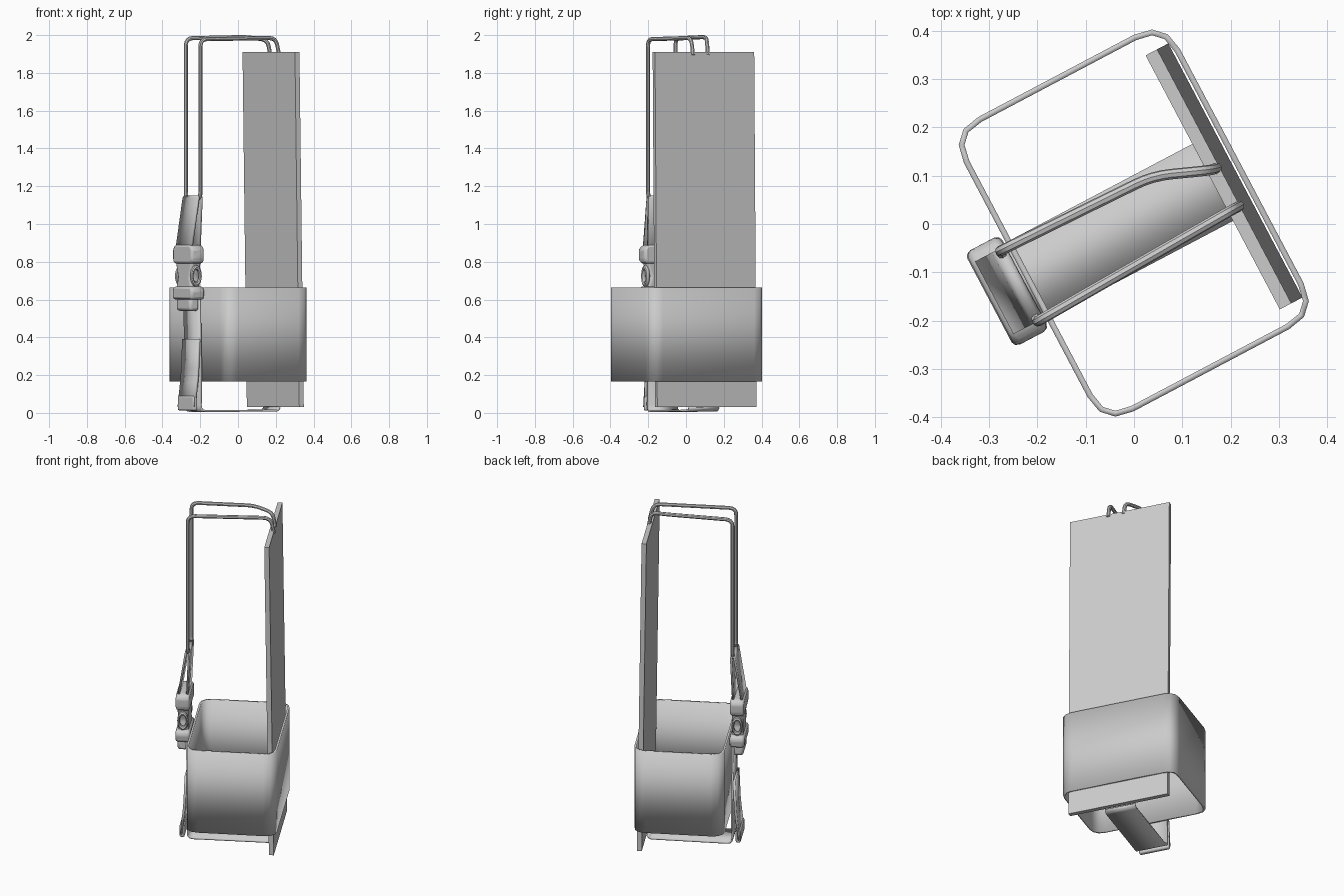
import bpy, bmesh, math
from mathutils import Vector

cube = bpy.data.objects.get("Cube")
if cube:
    bpy.data.objects.remove(cube)

TURN = math.radians(27.85)   # whole assembly is turned about z

grey = bpy.data.materials.new("plain grey")
grey.use_nodes = True
grey.diffuse_color = (0.6, 0.6, 0.6, 1)
grey.node_tree.nodes["Principled BSDF"].inputs["Base Color"].default_value = (0.6, 0.6, 0.6, 1)


def finish(obj, smooth=True):
    obj.data.materials.append(grey)
    obj.rotation_euler.z = TURN
    bpy.ops.object.select_all(action="DESELECT")
    obj.select_set(True)
    bpy.context.view_layer.objects.active = obj
    if obj.type == "CURVE":
        bpy.ops.object.convert(target="MESH")
        obj = bpy.context.object
    if smooth:
        bpy.ops.object.shade_smooth_by_angle(angle=math.radians(40))
    return obj


def mesh_object(name, bm):
    bmesh.ops.recalc_face_normals(bm, faces=bm.faces)
    mesh = bpy.data.meshes.new(name)
    bm.to_mesh(mesh)
    bm.free()
    obj = bpy.data.objects.new(name, mesh)
    bpy.context.collection.objects.link(obj)
    return obj


def rounded(points, radius, steps=3, closed=False):
    """Replace each corner of a path by a short arc."""
    pts = [Vector(p) for p in points]
    out = []
    for i, p in enumerate(pts):
        if not closed and i in (0, len(pts) - 1):
            out.append(p)
            continue
        a, b = pts[i - 1] - p, pts[(i + 1) % len(pts)] - p
        r = min(radius, a.length * 0.45, b.length * 0.45)
        a, b = p + a.normalized() * r, p + b.normalized() * r
        for k in range(steps + 1):
            t = k / steps
            out.append(a * (1 - t) ** 2 + p * 2 * t * (1 - t) + b * t * t)
    return out


def sweep(name, rings, thickness, closed=False):
    """Skin a sheet between point pairs and thicken it."""
    bm = bmesh.new()
    rows = [[bm.verts.new(p) for p in ring] for ring in rings]
    for i in range(len(rows) if closed else len(rows) - 1):
        a, b = rows[i], rows[(i + 1) % len(rows)]
        bm.faces.new((a[0], a[1], b[1], b[0]))
    obj = mesh_object(name, bm)
    mod = obj.modifiers.new("thickness", "SOLIDIFY")
    mod.thickness = thickness
    mod.offset = 0
    return finish(obj)


def strap(name, path, half, thickness=0.012, radius=0.04):
    path = rounded([(u, 0, z) for u, z in path], radius)
    return sweep(name, [[p + Vector((0, s * half, 0)) for s in (-1, 1)] for p in path], thickness)


def slab(name, outline, u0, u1, bevel=0.012):
    """Extrude a (v, z) outline between two depths."""
    bm = bmesh.new()
    face = bm.faces.new([bm.verts.new((u0, v, z)) for v, z in outline])
    grown = bmesh.ops.extrude_face_region(bm, geom=[face])
    moved = [g for g in grown["geom"] if isinstance(g, bmesh.types.BMVert)]
    bmesh.ops.translate(bm, verts=moved, vec=(u1 - u0, 0, 0))
    obj = mesh_object(name, bm)
    if bevel:
        mod = obj.modifiers.new("soft edges", "BEVEL")
        mod.width = bevel
        mod.segments = 2
    return finish(obj, bevel > 0)


def mirrored(half):
    return half + [(-v, z) for v, z in reversed(half)]


# Back board, leaning slightly inwards at the top
board = slab("back_board", [(-0.297, 0.03), (0.297, 0.03), (0.297, 1.91), (-0.297, 1.91)], 0.21, 0.237, 0)
for vert in board.data.vertices:
    if vert.co.z > 1:
        vert.co.x -= 0.026

# Wide rounded sleeve, open above and below
loop = rounded([(-0.246, -0.336, 0), (0.247, -0.336, 0), (0.247, 0.34, 0), (-0.246, 0.34, 0)], 0.065, closed=True)
sweep("sleeve_band", [[p + Vector((0, 0, z)) for z in (0.165, 0.665)] for p in loop], 0.012, True)

# Wire hanger
wire_path = [(0.205, 0.022, 1.895), (0.19, 0.025, 1.975), (0.08, 0.07, 1.99), (-0.27, 0.08, 1.983),
             (-0.27, 0.08, 1.13), (-0.27, -0.085, 1.13), (-0.27, -0.085, 1.978),
             (0.19, -0.069, 1.985), (0.21, -0.069, 1.895)]
curve = bpy.data.curves.new("wire_hanger", "CURVE")
curve.dimensions = "3D"
curve.bevel_depth = 0.011
curve.bevel_resolution = 2
curve.use_fill_caps = True
spline = curve.splines.new("POLY")
points = rounded(wire_path, 0.04, 4)
spline.points.add(len(points) - 1)
for sp, p in zip(spline.points, points):
    sp.co = (*p, 1)
wire = bpy.data.objects.new("wire_hanger", curve)
bpy.context.collection.objects.link(wire)
finish(wire)

# Strap looped over the wire and down to the buckle
strap("upper_strap", [(-0.275, 0.85), (-0.262, 1.145), (-0.28, 1.145), (-0.328, 0.84)], 0.085)

# Strap from the buckle down and under to the board
strap("lower_strap", [(-0.275, 0.62), (-0.268, 0.2), (-0.27, 0.01), (0.19, 0.012), (0.205, 0.03)], 0.09, 0.01, 0.03)

# Loose tail with a folded hem
strap("strap_tail", [(-0.28, 0.39), (-0.288, 0.2), (-0.308, 0.03)], 0.09, 0.014)
slab("tail_hem", [(-0.09, 0.012), (0.09, 0.012), (0.09, 0.09), (-0.09, 0.09)], -0.316, -0.288, 0.009)

# Buckle: waisted body, end bars, tongue and side latches
slab("buckle_body", mirrored([(0.095, 0.83), (0.085, 0.78), (0.066, 0.72), (0.085, 0.65)]), -0.328, -0.266)
slab("buckle_top_bar", mirrored([(0.085, 0.89), (0.11, 0.87), (0.11, 0.81), (0.095, 0.79)]), -0.336, -0.258, 0.018)
slab("buckle_lower_bar", mirrored([(0.095, 0.67), (0.112, 0.65), (0.105, 0.6)]), -0.338, -0.256, 0.018)
slab("buckle_tongue", mirrored([(0.078, 0.61), (0.078, 0.54)]), -0.33, -0.272, 0.015)
for side, label in ((1, "left"), (-1, "right")):
    bpy.ops.mesh.primitive_torus_add(major_segments=20, minor_segments=8, major_radius=0.045, minor_radius=0.013)
    latch = bpy.context.object
    latch.name = f"buckle_{label}_latch"
    for vert in latch.data.vertices:
        x, y, z = vert.co
        vert.co = (x * 0.55 - 0.297, side * 0.086 + z, y + 0.725)
    latch.data.flip_normals()
    finish(latch)
